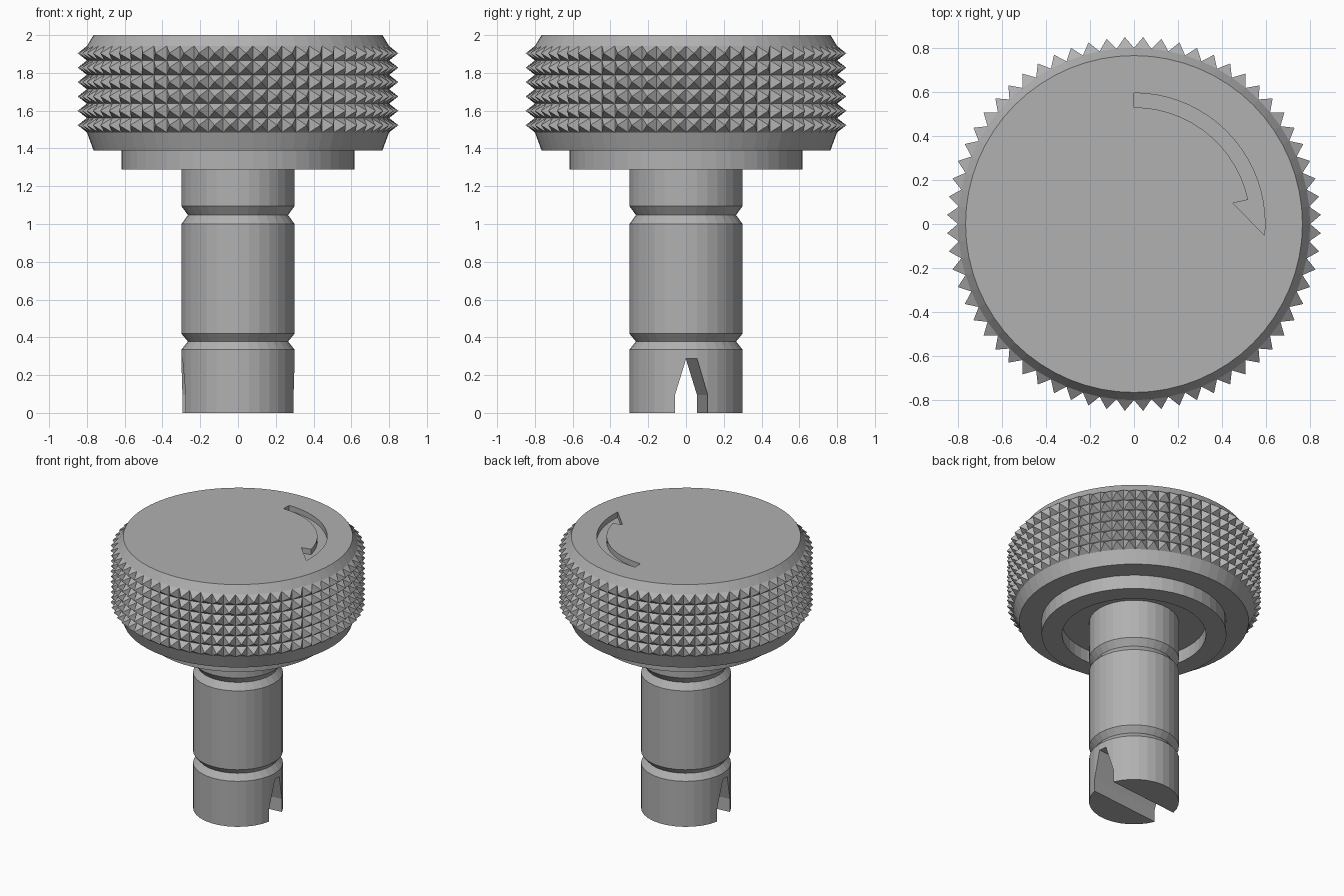
import bpy, bmesh
from math import sin, cos, radians, pi

if "Cube" in bpy.data.objects:
    bpy.data.objects.remove(bpy.data.objects["Cube"])

# Dark grey used on every part
grey = bpy.data.materials.new("dark_grey")
grey.diffuse_color = (0.44, 0.44, 0.44, 1)
grey.use_nodes = True
grey.node_tree.nodes["Principled BSDF"].inputs["Base Color"].default_value = grey.diffuse_color


def finish(bm, name):
    bmesh.ops.recalc_face_normals(bm, faces=bm.faces)
    me = bpy.data.meshes.new(name)
    bm.to_mesh(me)
    bm.free()
    me.materials.append(grey)
    ob = bpy.data.objects.new(name, me)
    bpy.context.collection.objects.link(ob)
    return ob


def revolve(name, profile, n, knurled=None):
    """Solid of revolution from (r, z) rings, flat caps at both ends.
    Faces of ring pairs listed in knurled become pyramids with apex radius 0.85."""
    bm = bmesh.new()
    rings = [[bm.verts.new((r * cos(2 * pi * k / n), r * sin(2 * pi * k / n), z))
              for k in range(n)] for r, z in profile]
    for i in range(len(rings) - 1):
        a, b = rings[i], rings[i + 1]
        for k in range(n):
            quad = [a[k], a[(k + 1) % n], b[(k + 1) % n], b[k]]
            if knurled and i in knurled:
                t = 2 * pi * (k + 0.5) / n
                z = (profile[i][1] + profile[i + 1][1]) / 2
                apex = bm.verts.new((0.85 * cos(t), 0.85 * sin(t), z))
                for j in range(4):
                    bm.faces.new((quad[j], quad[(j + 1) % 4], apex))
            else:
                bm.faces.new(quad)
    bm.faces.new(rings[0])
    bm.faces.new(rings[-1])
    return finish(bm, name)


def prism(name, points, offset):
    bm = bmesh.new()
    face = bm.faces.new([bm.verts.new(p) for p in points])
    geo = bmesh.ops.extrude_face_region(bm, geom=[face])["geom"]
    bmesh.ops.translate(bm, vec=offset,
                        verts=[g for g in geo if isinstance(g, bmesh.types.BMVert)])
    return finish(bm, name)


def cut(ob, cutter):
    cutter.hide_render = True
    mod = ob.modifiers.new("cut", "BOOLEAN")
    mod.operation = "DIFFERENCE"
    mod.solver = "EXACT"
    mod.object = cutter
    bpy.context.view_layer.objects.active = ob
    bpy.ops.object.modifier_apply(modifier=mod.name)
    bpy.data.objects.remove(cutter)


# Knurled head: six rows of pyramids between two chamfers
rows = 6
z0, z1 = 1.485, 1.942
profile = [(0.765, 1.39)]
profile += [(0.80, z0 + (z1 - z0) * i / rows) for i in range(rows + 1)]
profile += [(0.765, 2.0)]
head = revolve("knob_head", profile, 64, range(1, rows + 1))

# Curved arrow sunk into the top
arrow = [(0.595 * cos(radians(a)), 0.595 * sin(radians(a))) for a in range(90, -6, -5)]
arrow += [(0.45, 0.095)]
arrow += [(0.53 * cos(radians(a)), 0.53 * sin(radians(a))) for a in range(12, 91, 6)]
cut(head, prism("arrow_cutter", [(x, y, 1.96) for x, y in arrow], (0, 0, 0.1)))

# Collar under the head, recessed around the shaft
revolve("collar", [(0.48, 1.38), (0.48, 1.288), (0.617, 1.288), (0.617, 1.39)], 48)

# Shaft with two V grooves
shaft = revolve("shaft", [(0.3, 0), (0.3, 0.335), (0.265, 0.378), (0.3, 0.42),
                          (0.3, 1.0), (0.265, 1.047), (0.3, 1.095), (0.3, 1.38)], 32)

# Tapered slot across the foot, slightly turned
half = [(0.087, -0.1), (0.087, 0.095), (0.029, 0.287)]
section = half + [(-y, z) for y, z in reversed(half)]
slot = prism("slot_cutter", [(-0.5, y, z) for y, z in section], (1, 0, 0))
slot.rotation_euler.z = radians(5.7)
bpy.context.view_layer.update()
cut(shaft, slot)
